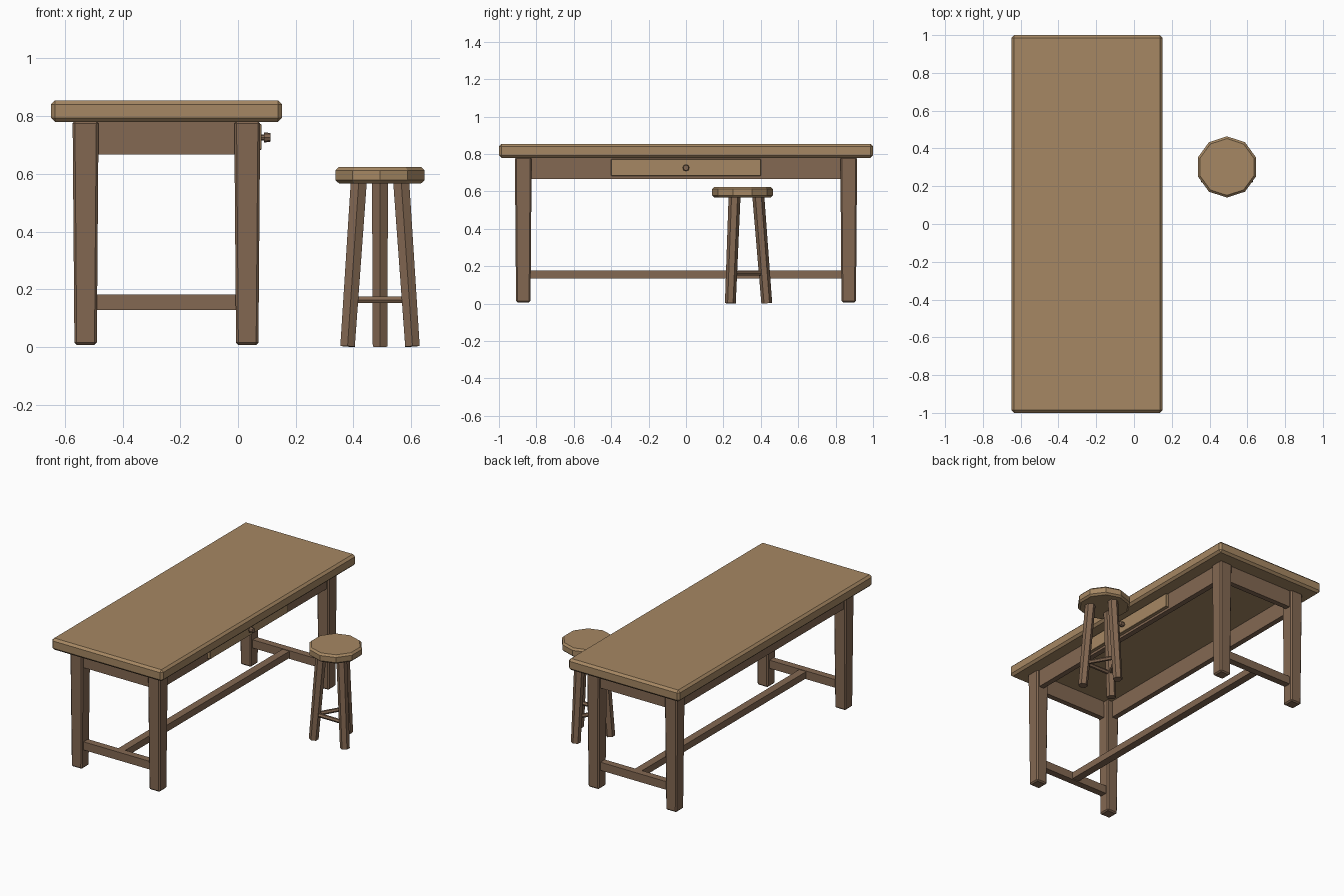
import bpy, bmesh
from math import sin, cos, pi, radians
from mathutils import Vector

if "Cube" in bpy.data.objects:
    bpy.data.objects.remove(bpy.data.objects["Cube"])


def material(name, color):
    m = bpy.data.materials.new(name)
    m.use_nodes = True
    m.diffuse_color = color
    m.node_tree.nodes["Principled BSDF"].inputs["Base Color"].default_value = color
    return m


LIGHT = material("light wood", (0.38, 0.245, 0.125, 1))
DARK = material("dark wood", (0.227, 0.138, 0.084, 1))


def finish(name, bm, mat):
    bmesh.ops.recalc_face_normals(bm, faces=bm.faces)
    mesh = bpy.data.meshes.new(name)
    bm.to_mesh(mesh)
    bm.free()
    mesh.materials.append(mat)
    ob = bpy.data.objects.new(name, mesh)
    bpy.context.collection.objects.link(ob)
    return ob


def box(name, center, size, mat, bevel=0.0, foot=1.0):
    """Chamfered box; foot scales the lower end for a taper."""
    bm = bmesh.new()
    bmesh.ops.create_cube(bm, size=1)
    for v in bm.verts:
        k = foot if v.co.z < 0 else 1
        v.co = Vector((v.co.x * size[0] * k, v.co.y * size[1] * k, v.co.z * size[2]))
        v.co += Vector(center)
    if bevel:
        bmesh.ops.bevel(bm, geom=bm.edges[:], offset=bevel, segments=1, affect='EDGES')
    return finish(name, bm, mat)


def rod(name, a, b, r1, r2, sides, mat, turn=0.0):
    """Faceted rod from a to b."""
    a, b = Vector(a), Vector(b)
    bm = bmesh.new()
    bmesh.ops.create_cone(bm, cap_ends=True, segments=sides, radius1=r1, radius2=r2,
                          depth=(b - a).length)
    bmesh.ops.rotate(bm, verts=bm.verts, matrix=Vector((0, 0, 1)).rotation_difference(
        Vector((0, 0, 1))).to_matrix())
    spin = Vector((1, 0, 0)).rotation_difference(Vector((cos(turn), sin(turn), 0)))
    tilt = Vector((0, 0, 1)).rotation_difference(b - a)
    for v in bm.verts:
        v.co = tilt @ (spin @ v.co) + (a + b) / 2
    return finish(name, bm, mat)


# Table top
CX, LX, LY = -0.248, 0.28, 0.87
box("table_top", (CX, 0, 0.817), (0.8, 2.0, 0.075), LIGHT, 0.014)

# Tapered legs
for sx, side in ((-1, "right"), (1, "left")):
    for sy, end in ((-1, "front"), (1, "back")):
        box(f"{end}_{side}_leg", (CX + sx * LX, sy * LY, 0.395), (0.09, 0.09, 0.776),
            DARK, 0.008, 0.86)

# Aprons and stretchers
for s, side, end in ((-1, "right", "front"), (1, "left", "back")):
    box(f"{side}_apron", (CX + s * (LX + 0.01), 0, 0.725), (0.035, 1.69, 0.115), DARK)
    box(f"{end}_apron", (CX, s * (LY + 0.01), 0.725), (0.5, 0.035, 0.115), DARK)
    box(f"{end}_stretcher", (CX, s * LY, 0.155), (0.5, 0.045, 0.053), DARK)
box("long_stretcher", (CX, 0, 0.156), (0.05, 1.71, 0.044), DARK)

# Drawer and knob
box("drawer_front", (0.066, 0, 0.728), (0.03, 0.8, 0.09), LIGHT, 0.002)
rod("knob_stem", (0.078, 0, 0.726), (0.092, 0, 0.726), 0.01, 0.01, 8, DARK)
rod("knob_head", (0.09, 0, 0.726), (0.112, 0, 0.726), 0.018, 0.015, 8, DARK)

# Stool seat: ten-sided slab with chamfered rims
SX, SY = 0.492, 0.302
bm = bmesh.new()
rings = []
for r, z in ((0.15, 0.567), (0.162, 0.578), (0.162, 0.612), (0.15, 0.624)):
    rings.append([bm.verts.new((SX + r * sin(i * pi / 5), SY + r * cos(i * pi / 5), z))
                  for i in range(10)])
for lo, hi in zip(rings, rings[1:]):
    for i in range(10):
        j = (i + 1) % 10
        bm.faces.new((lo[i], lo[j], hi[j], hi[i]))
bm.faces.new(rings[0])
bm.faces.new(rings[-1])
finish("stool_seat", bm, LIGHT)


# Stool legs and rungs
def on_leg(i, z):
    r = 0.13 - 0.045 * z / 0.57
    a = radians(90 + 120 * i)
    return SX + r * cos(a), SY + r * sin(a), z


for i in range(3):
    rod(f"stool_leg_{i + 1}", on_leg(i, 0.002), on_leg(i, 0.575), 0.029, 0.032, 6, DARK)
    rod(f"stool_rung_{i + 1}", on_leg(i, 0.163), on_leg(i + 1, 0.163), 0.013, 0.013, 6, DARK)
